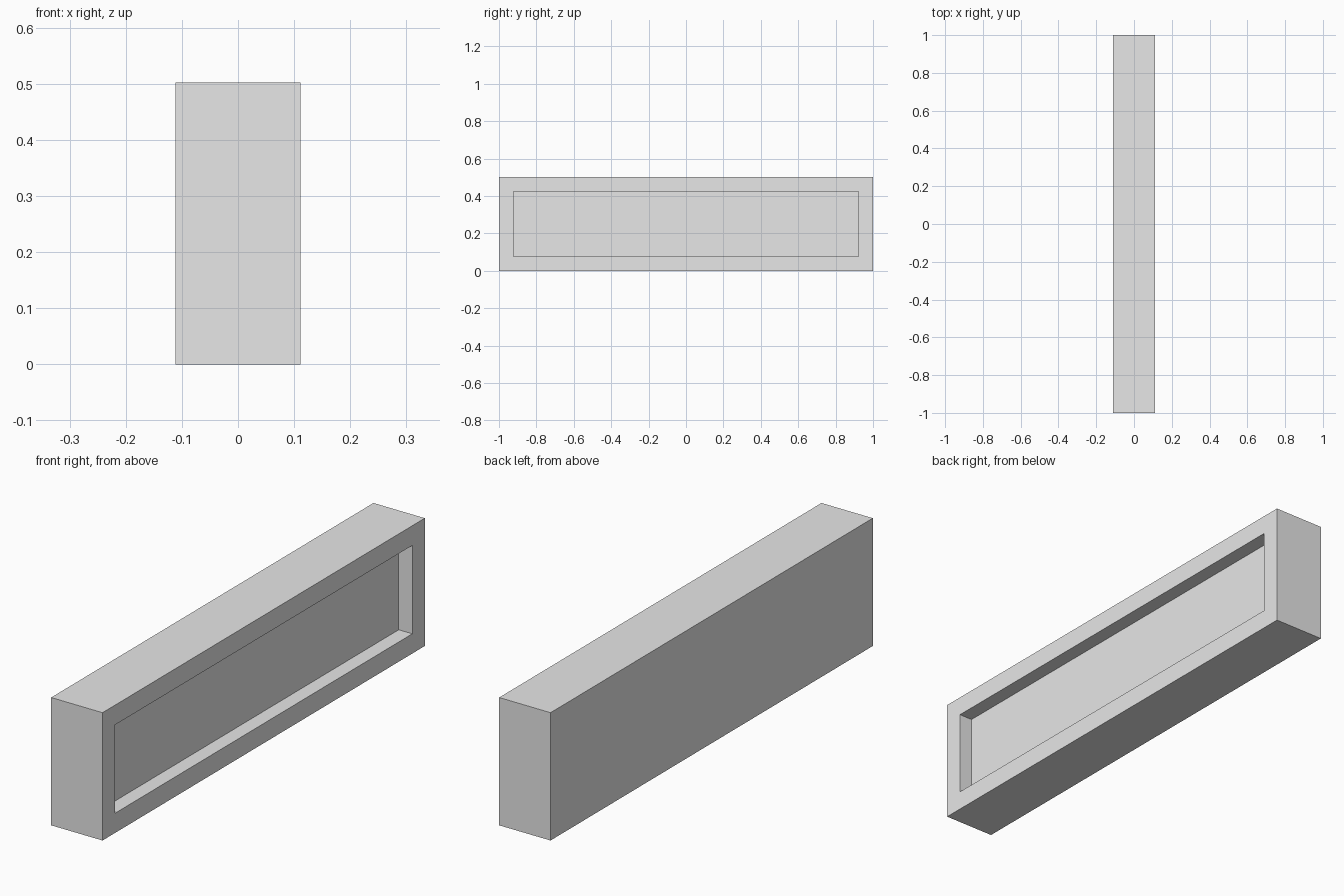
import bpy
import bmesh
from mathutils import Matrix

default = bpy.data.objects.get("Cube")
if default:
    bpy.data.objects.remove(default, do_unlink=True)

WIDTH, LENGTH, HEIGHT = 0.223, 2.0, 0.502
RIM, DEPTH = 0.0775, 0.059

# Single light grey finish
grey = bpy.data.materials.new("light_grey")
grey.use_nodes = True
colour = (0.8, 0.8, 0.8, 1.0)
grey.diffuse_color = colour
for node in grey.node_tree.nodes:
    if node.type == 'BSDF_PRINCIPLED':
        node.inputs["Base Color"].default_value = colour

# Solid block resting on the ground
bm = bmesh.new()
block = (Matrix.Translation((0, 0, HEIGHT / 2))
         @ Matrix.Diagonal((WIDTH, LENGTH, HEIGHT, 1)))
bmesh.ops.create_cube(bm, size=1, matrix=block)
bm.normal_update()

# Rim and recessed panel on the +x side
panel = max(bm.faces, key=lambda f: f.normal.x)
bmesh.ops.inset_region(bm, faces=[panel], thickness=RIM, use_even_offset=True)
extruded = bmesh.ops.extrude_discrete_faces(bm, faces=[panel])
for face in extruded["faces"]:
    bmesh.ops.translate(bm, verts=face.verts, vec=(-DEPTH, 0, 0))
bmesh.ops.recalc_face_normals(bm, faces=bm.faces)

mesh = bpy.data.meshes.new("recessed_block")
bm.to_mesh(mesh)
bm.free()
mesh.materials.append(grey)
obj = bpy.data.objects.new("recessed_block", mesh)
bpy.context.collection.objects.link(obj)
